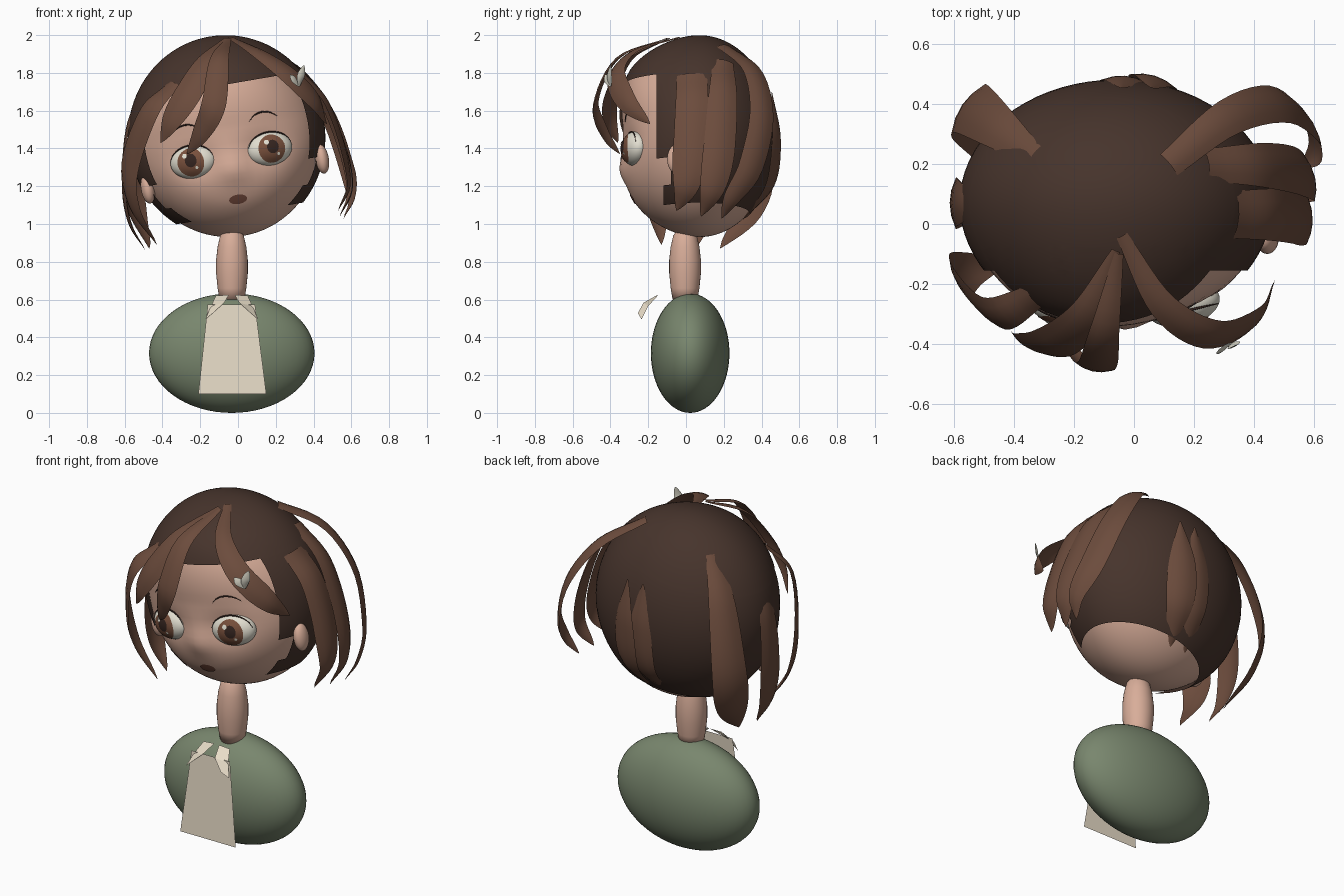
import bpy, bmesh, math
from mathutils import Matrix, Vector

if "Cube" in bpy.data.objects:
    bpy.data.objects.remove(bpy.data.objects["Cube"])


def material(name, *rgb):
    m = bpy.data.materials.new(name)
    m.use_nodes = True
    m.diffuse_color = (*rgb, 1)
    m.node_tree.nodes["Principled BSDF"].inputs["Base Color"].default_value = (*rgb, 1)
    return m


SKIN = material("skin", .69, .42, .32)
CAP = material("dark hair", .062, .034, .025)
LOCK = material("brown hair", .15, .072, .046)
GREEN = material("green cloth", .19, .24, .155)
CREAM = material("cream cloth", .84, .75, .6)
WHITE = material("eye white", .76, .73, .63)
IRIS = material("iris brown", .19, .08, .045)
DARK = material("pupil dark", .035, .018, .014)
MOUTH = material("mouth brown", .19, .075, .05)
CLIP = material("clip grey", .68, .66, .56)

CENTRE = Vector((-.06, .07, 1.46))
HEAD = Matrix.Translation(CENTRE) @ Matrix.Rotation(-.17, 4, "Y")   # tilted head


def finish(name, bm, mat, matrix=Matrix(), smooth=True):
    me = bpy.data.meshes.new(name)
    bm.to_mesh(me)
    bm.free()
    me.materials.append(mat)
    if smooth:
        me.shade_smooth()
    ob = bpy.data.objects.new(name, me)
    ob.matrix_world = matrix
    bpy.context.collection.objects.link(ob)


def ball(radii, segments=48):
    bm = bmesh.new()
    bmesh.ops.create_uvsphere(bm, u_segments=segments, v_segments=segments * 2 // 3, radius=1)
    bmesh.ops.scale(bm, vec=radii, verts=bm.verts)
    return bm


def plates(name, quads, mat):
    bm = bmesh.new()
    for quad in quads:
        bm.faces.new([bm.verts.new(p) for p in quad])
    finish(name, bm, mat, smooth=False)


def spline(points, steps=24):
    # Catmull-Rom path through the points
    p = [Vector(q) for q in points]
    p = [2 * p[0] - p[1]] + p + [2 * p[-1] - p[-2]]
    out = []
    for i in range(steps + 1):
        u = i / steps * (len(p) - 3)
        k = min(int(u), len(p) - 4)
        t = u - k
        a, b, c, d = p[k:k + 4]
        out.append((2 * b + (c - a) * t + (2 * a - 5 * b + 4 * c - d) * t * t
                    + (3 * b - a - 3 * c + d) * t ** 3) / 2)
    return out


def ribbon(name, points, root, widest, mat=LOCK, arch=.12, peak=.5):
    # Tapered lock lying tangent to the head, with a slightly arched section
    path = spline(points)
    bm = bmesh.new()
    rows = []
    for i, p in enumerate(path):
        t = i / (len(path) - 1)
        tangent = path[min(i + 1, len(path) - 1)] - path[max(i - 1, 0)]
        side = tangent.cross(p - CENTRE).normalized()
        out = side.cross(tangent).normalized()
        if t < peak:
            w = root + (widest - root) * math.sin(t / peak * math.pi / 2)
        else:
            w = widest * math.cos((t - peak) / (1 - peak) * math.pi / 2) ** .8 + .002
        rows.append([bm.verts.new(p + side * w * s / 2 - out * w * arch * s * s)
                     for s in (-1, -.5, 0, .5, 1)])
    for a, b in zip(rows, rows[1:]):
        for j in range(4):
            bm.faces.new((a[j], a[j + 1], b[j + 1], b[j]))
    finish(name, bm, mat)


def patch(name, surface, cx, cz, rx, rz, lift, mat, matrix):
    # Thin painted oval that follows a curved surface y = surface(x, z)
    bm = bmesh.new()

    def vert(r, a):
        x, z = cx + rx * r * math.cos(a), cz + rz * r * math.sin(a)
        return bm.verts.new((x, surface(x, z) - lift, z))
    n = 28
    mid = vert(0, 0)
    rings = [[vert(k / 4, math.tau * i / n) for i in range(n)] for k in range(1, 5)]
    for i in range(n):
        j = (i + 1) % n
        bm.faces.new((mid, rings[0][i], rings[0][j]))
        for a, b in zip(rings, rings[1:]):
            bm.faces.new((a[i], b[i], b[j], a[j]))
    finish(name, bm, mat, matrix)


def tube(name, points, radius, matrix):
    cu = bpy.data.curves.new(name, "CURVE")
    cu.dimensions = "3D"
    cu.bevel_depth = radius
    cu.bevel_resolution = 2
    path = spline(points, 16)
    sp = cu.splines.new("POLY")
    sp.points.add(len(path) - 1)
    for i, (q, p) in enumerate(zip(sp.points, path)):
        q.co = (*p, 1)
        q.radius = .25 + math.sin(math.pi * i / (len(path) - 1))
    cu.materials.append(DARK)
    ob = bpy.data.objects.new(name, cu)
    ob.matrix_world = matrix
    bpy.context.collection.objects.link(ob)


# Head: an egg with a full forehead and chin, shallow eye sockets and a small nose
SX, SY, SZ = .50, .405, .53


def face_y(x, y, z):
    if y < 0:
        fullness = .6 * (z - .05) if z > 0 else .4 * (-z - .05)
        y *= 1 + max(0, fullness) * min(1, -y / .3)
        y -= .022 * math.exp(-((x - .005) ** 2 + (z + .18) ** 2) / .0045)
        y += .028 * math.exp(-((abs(x) - .18) / .1) ** 2 - ((z + .09) / .08) ** 2)
    return y


def skin(x, z):
    return face_y(x, -SY * math.sqrt(max(0, 1 - (x / SX) ** 2 - (z / SZ) ** 2)), z)


def shaped_head(radii):
    bm = ball(radii, 72)
    for v in bm.verts:
        v.co.y = face_y(*v.co)
    return bm


finish("head", shaped_head((SX, SY, SZ)), SKIN, HEAD)

# Hair cap: a shell cut along the hairline and the stepped sideburns
bm = shaped_head((.522, .412, .54))
for axis, cuts in ((1, (-.225, -.15, -.19)), (2, (.275, -.185, -.32, -.41))):
    for c in cuts:
        co, no = Vector(), Vector()
        co[axis], no[axis] = c, 1
        bmesh.ops.bisect_plane(bm, geom=bm.verts[:] + bm.edges[:] + bm.faces[:],
                               plane_co=co, plane_no=no)


def bare(c):
    if c.z > .275:
        return False
    edge = -.225 if c.z > -.185 else -.15 if c.z > -.32 else -.19
    return c.y < edge or c.z < -.41


bmesh.ops.delete(bm, geom=[f for f in bm.faces if bare(f.calc_center_median())], context="FACES")
finish("hair_cap", bm, CAP, HEAD)

# Eyes, brows and ears on both sides
EX, EY, EZ = .124, .07, .09


def eye_surface(x, z):
    return -EY * math.sqrt(max(0, 1 - (x / EX) ** 2 - (z / EZ) ** 2))


for s, side in ((1, "left"), (-1, "right")):
    m = HEAD @ Matrix.Translation((.008 + .204 * s, -.34, -.098)) @ Matrix.Rotation(.24 * s, 4, "Z")
    finish(side + "_eye", ball((EX, EY, EZ)), WHITE, m)
    patch(side + "_iris", eye_surface, 0, -.002, .073, .075, .002, IRIS, m)
    patch(side + "_pupil", eye_surface, .004, .008, .032, .036, .004, DARK, m)
    patch(side + "_highlight", eye_surface, -.026, .036, .013, .013, .006, WHITE, m)
    patch(side + "_small_highlight", eye_surface, .03, -.034, .008, .008, .006, WHITE, m)
    lash = []
    for i in range(9):
        a = math.pi * (.06 + .88 * i / 8)
        x, z = EX * .97 * math.cos(a), EZ * .97 * math.sin(a)
        lash.append((x, eye_surface(x, z) - .008, z))
    tube(side + "_lash", lash, .0035, m)
    brow = [(s * x, skin(s * x, z) - .002, z) for x, z in ((.13, .06), (.165, .09), (.207, .1), (.25, .09), (.285, .064))]
    tube(side + "_brow", brow, .0035, HEAD)
    finish(side + "_ear", ball((.036, .05, .078), 24), SKIN,
           HEAD @ Matrix.Translation((.01 + .468 * s, -.12, -.2)))
patch("mouth", skin, .004, -.335, .048, .025, .004, MOUTH, HEAD)

# Fringe
ribbon("fringe_middle", [(-.05, -.1, 1.985), (-.1, -.37, 1.88), (-.13, -.49, 1.64),
                         (-.2, -.44, 1.48), (-.27, -.35, 1.37)], .03, .13)
ribbon("fringe_right", [(-.06, -.09, 1.985), (-.16, -.31, 1.88), (-.27, -.41, 1.7),
                        (-.36, -.41, 1.55), (-.41, -.36, 1.43)], .03, .16)
ribbon("fringe_left", [(-.04, -.04, 1.99), (.1, -.28, 1.92), (.27, -.38, 1.8),
                       (.42, -.32, 1.65), (.47, -.19, 1.53)], .04, .13, peak=.6)

# Side and back locks
ribbon("left_back_lock", [(.12, .2, 1.95), (.32, .36, 1.82), (.49, .41, 1.58),
                          (.59, .35, 1.3), (.615, .25, 1.14), (.56, .19, 1.03)], .09, .15)
ribbon("left_middle_lock", [(.25, .2, 1.87), (.44, .2, 1.7), (.57, .18, 1.4),
                            (.605, .14, 1.18), (.54, .08, 1.04)], .11, .17)
ribbon("left_front_lock", [(.35, .03, 1.8), (.48, .03, 1.65), (.57, .02, 1.4),
                           (.595, 0, 1.2), (.53, -.05, 1.07)], .16, .18)
ribbon("right_back_lock", [(-.34, .23, 1.87), (-.48, .34, 1.65), (-.57, .4, 1.3),
                           (-.55, .34, 1.05), (-.47, .18, .87)], .08, .2, peak=.6)
ribbon("right_side_lock", [(-.52, .06, 1.7), (-.595, .07, 1.5), (-.615, .07, 1.2),
                           (-.58, .06, 1.0), (-.49, .04, .86)], .06, .17)
ribbon("right_front_lock", [(-.34, -.25, 1.75), (-.48, -.31, 1.6), (-.59, -.2, 1.3),
                            (-.56, -.16, 1.08), (-.43, -.13, .89)], .09, .17)
for i, x in enumerate((-.04, .06)):
    ribbon("back_lock_%d" % (i + 1), [(x, .455, 1.7), (x + .01, .495, 1.45),
                                      (x, .46, 1.2), (x - .06, .3, 1.02)], .01, .17)

# Leaf hair clip
ribbon("clip_leaf_tall", [(.325, -.4, 1.73), (.335, -.41, 1.78), (.35, -.4, 1.84)], .01, .045, CLIP)
ribbon("clip_leaf_short", [(.325, -.4, 1.73), (.3, -.42, 1.765), (.275, -.43, 1.79)], .01, .04, CLIP)

# Neck: turned profile
bm = bmesh.new()
profile = [(0, .6), (.066, .6), (.076, .66), (.084, .74), (.084, .81), (.076, .88), (.062, .94), (.04, .97), (0, .98)]
verts = [bm.verts.new((r, 0, z)) for r, z in profile]
edges = [bm.edges.new(e) for e in zip(verts, verts[1:])]
bmesh.ops.spin(bm, geom=verts + edges, axis=(0, 0, 1), cent=(0, 0, 0), angle=math.tau, steps=32)
bmesh.ops.remove_doubles(bm, verts=bm.verts, dist=.0005)
bmesh.ops.recalc_face_normals(bm, faces=bm.faces)
finish("neck", bm, SKIN, Matrix.Translation((-.032, -.005, 0)))

# Body and shirt front
finish("body", ball((.438, .208, .316)), GREEN, Matrix.Translation((-.033, .022, .316)))
plates("shirt_front", [[(-.21, -.235, .1), (.15, -.235, .1), (.09, -.203, .575), (-.16, -.203, .575)]], CREAM)
for s, side in ((1, "left"), (-1, "right")):
    def at(x, y, z):
        return (-.033 + s * x, y, z)
    plates(side + "_collar", [
        [at(.015, -.15, .625), at(.085, -.15, .62), at(.11, -.2, .565), at(.04, -.225, .583)],
        [at(.04, -.225, .583), at(.11, -.2, .565), at(.14, -.235, .495), at(.1, -.255, .528)]], CREAM)
